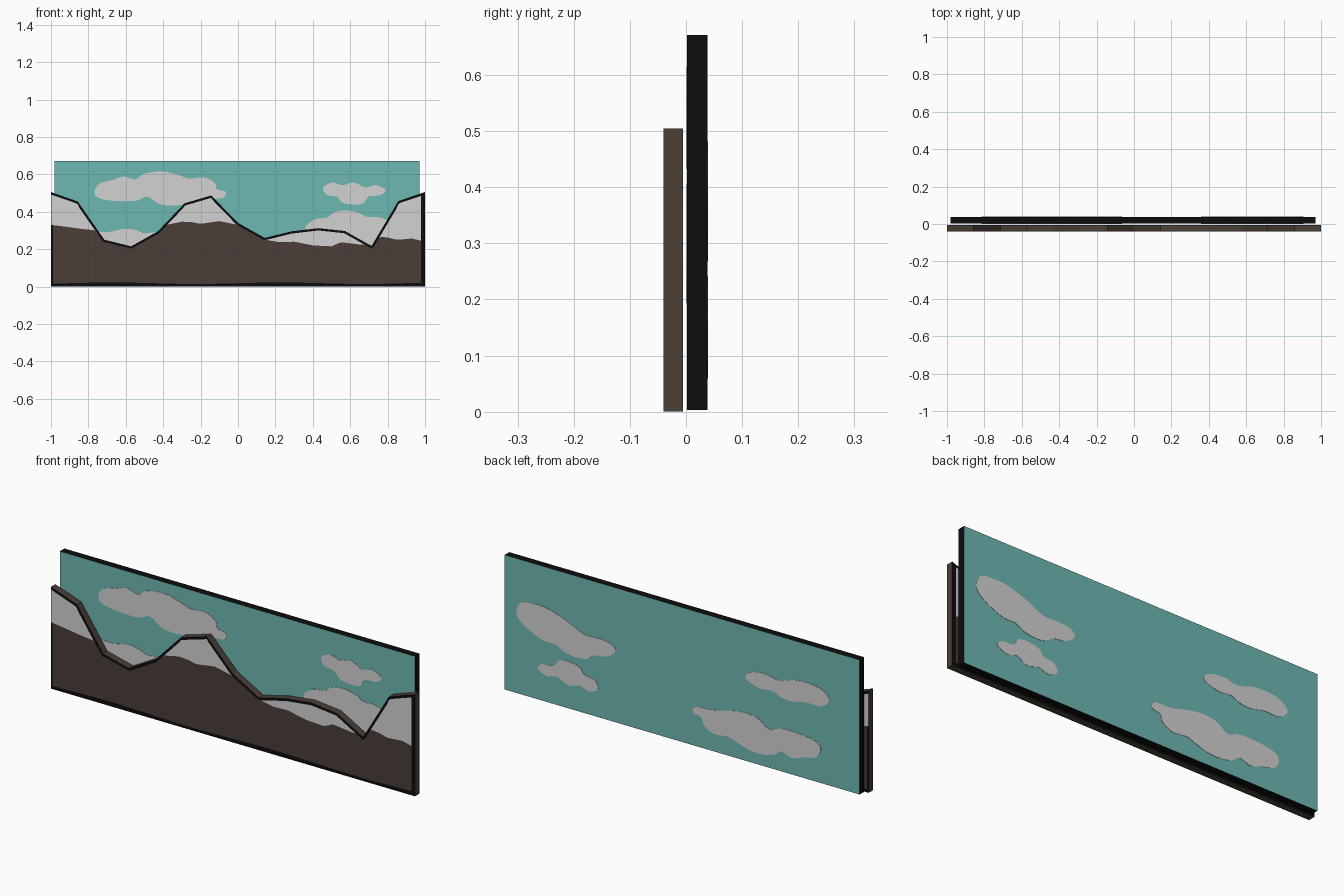
import bpy, bmesh, math

if "Cube" in bpy.data.objects:
    bpy.data.objects.remove(bpy.data.objects["Cube"])


def material(name, rgb):
    m = bpy.data.materials.new(name)
    m.diffuse_color = (*rgb, 1)
    m.use_nodes = True
    m.node_tree.nodes["Principled BSDF"].inputs["Base Color"].default_value = m.diffuse_color
    return m


BLACK = material("black", (0.004, 0.004, 0.004))
TEAL = material("sky_teal", (0.155, 0.48, 0.455))
WHITE = material("pale_grey", (0.65, 0.65, 0.65))
BROWN = material("rock_brown", (0.069, 0.047, 0.039))
SIDE = material("edge_brown", (0.069, 0.050, 0.037))


def finish(bm, name, mats):
    me = bpy.data.meshes.new(name)
    bm.to_mesh(me)
    bm.free()
    for m in mats:
        me.materials.append(m)
    ob = bpy.data.objects.new(name, me)
    bpy.context.collection.objects.link(ob)
    return ob


def lerp_line(pts, x):
    for (x0, z0), (x1, z1) in zip(pts, pts[1:]):
        if x <= x1:
            return z0 + (z1 - z0) * (x - x0) / (x1 - x0)
    return pts[-1][1]


# Sky board: painted front and back, black rim
X0, X1, Y0, Y1, Z0, Z1 = -0.98, 0.97, 0.002, 0.038, 0.003, 0.671
bm = bmesh.new()
bmesh.ops.create_cube(bm, size=1)
for v in bm.verts:
    v.co = (X0 if v.co.x < 0 else X1, Y0 if v.co.y < 0 else Y1, Z0 if v.co.z < 0 else Z1)
bm.normal_update()
for f in bm.faces:
    f.material_index = 1 if abs(f.normal.y) > 0.9 else 0
finish(bm, "sky_board", [BLACK, TEAL])

# Clouds: smooth closed outlines, repeated upside down on the back
CLOUDS = [
    [(-.767, .51), (-.74, .55), (-.67, .57), (-.61, .588), (-.55, .572), (-.50, .604),
     (-.40, .615), (-.31, .593), (-.26, .577), (-.18, .583), (-.126, .556), (-.112, .52),
     (-.067, .508), (-.08, .474), (-.17, .468), (-.26, .446), (-.34, .433), (-.42, .442),
     (-.484, .48), (-.55, .458), (-.67, .459), (-.75, .476)],
    [(.455, .53), (.505, .556), (.558, .542), (.62, .556), (.68, .53), (.735, .542),
     (.788, .517), (.76, .488), (.70, .482), (.67, .445), (.62, .438), (.558, .449),
     (.53, .48), (.475, .49)],
    [(.36, .32), (.41, .358), (.478, .37), (.515, .396), (.574, .406), (.64, .396),
     (.69, .372), (.75, .372), (.82, .346), (.875, .315), (.905, .27), (.88, .215),
     (.82, .202), (.74, .205), (.665, .225), (.60, .25), (.53, .28), (.44, .28), (.38, .29)],
    [(-.816, .245), (-.77, .29), (-.69, .292), (-.61, .308), (-.55, .303), (-.50, .285),
     (-.43, .29), (-.355, .262), (-.38, .225), (-.46, .21), (-.54, .222), (-.64, .195),
     (-.76, .2)],
]


def smooth_loop(pts, n=5):
    out = []
    for i in range(len(pts)):
        a, b, c, d = (pts[(i + k) % len(pts)] for k in (-1, 0, 1, 2))
        for s in range(n):
            t = s / n
            out.append(tuple(0.5 * (2 * q + (r - p) * t + (2 * p - 5 * q + 4 * r - w) * t * t
                                    + (3 * q - p - 3 * r + w) * t ** 3)
                             for p, q, r, w in zip(a, b, c, d)))
    return out


for n, pts in enumerate(CLOUDS):
    for side, y, dy in (("front", Y0, -0.0015), ("back", Y1, 0.0015)):
        bm = bmesh.new()
        loop = [bm.verts.new((x, y, z if side == "front" else Z0 + Z1 - z))
                for x, z in smooth_loop(pts)]
        face = bm.faces.new(loop)
        new = bmesh.ops.extrude_face_region(bm, geom=[face])["geom"]
        for v in new:
            if isinstance(v, bmesh.types.BMVert):
                v.co.y += dy
        bmesh.ops.recalc_face_normals(bm, faces=bm.faces)
        finish(bm, f"cloud_{side}_{n + 1}", [WHITE])

# Mountain cut-out: columns of faces, banded into bottom line, rock, snow, ridge line
RIDGE_Z = [.505, .455, .25, .215, .295, .445, .487, .34, .26, .295, .312, .297, .217, .457, .505]
RIDGE = [(-1 + i / 7, z) for i, z in enumerate(RIDGE_Z)]
SNOW = [(-1, .33), (-.92, .32), (-.85, .31), (-.76, .30), (-.70, .31), (-.38, .33), (-.30, .347),
        (-.25, .345), (-.2, .335), (-.1, .35), (-.01, .332), (.08, .30), (.14, .252), (.22, .237),
        (.3, .24), (.4, .22), (.5, .215), (.55, .237), (.65, .225), (.71, .225), (.75, .268),
        (.80, .262), (.85, .25), (.93, .257), (1, .24)]
N = 196
YF, YB = -0.04, -0.005
bm = bmesh.new()
cols = []
for i in range(N + 1):
    x = -1 + 2 * i / N
    top = lerp_line(RIDGE, x)
    slope = (lerp_line(RIDGE, min(x + .01, 1)) - lerp_line(RIDGE, max(x - .01, -1))) / .02
    under = top - 0.012 * math.hypot(1, slope)
    base = 0.018 + 0.004 * math.sin(7 * x)
    levels = [0, base, min(lerp_line(SNOW, x), under), under, top]
    cols.append([[bm.verts.new((x, y, z)) for z in levels] for y in (YF, YB)])


def quad(a, b, c, d, mat):
    bm.faces.new((a, b, c, d)).material_index = mat


for i in range(N):
    for s in (0, 1):
        L, R = cols[i][s], cols[i + 1][s]
        for k, mat in enumerate((0, 1, 2, 0)):
            if i >= N - 2 or (i == 0 and k < 2):
                mat = 0                                  # dark end borders
            quad(L[k], R[k], R[k + 1], L[k + 1], mat)
    for k in (0, 4):                                     # underside and ridge edge
        quad(cols[i][0][k], cols[i + 1][0][k], cols[i + 1][1][k], cols[i][1][k], 3)
for c in (cols[0], cols[-1]):                            # ends
    for k in range(4):
        quad(c[0][k], c[1][k], c[1][k + 1], c[0][k + 1], 3)
bmesh.ops.remove_doubles(bm, verts=bm.verts, dist=1e-5)
bmesh.ops.recalc_face_normals(bm, faces=bm.faces)
finish(bm, "mountain_cutout", [BLACK, BROWN, WHITE, SIDE])
